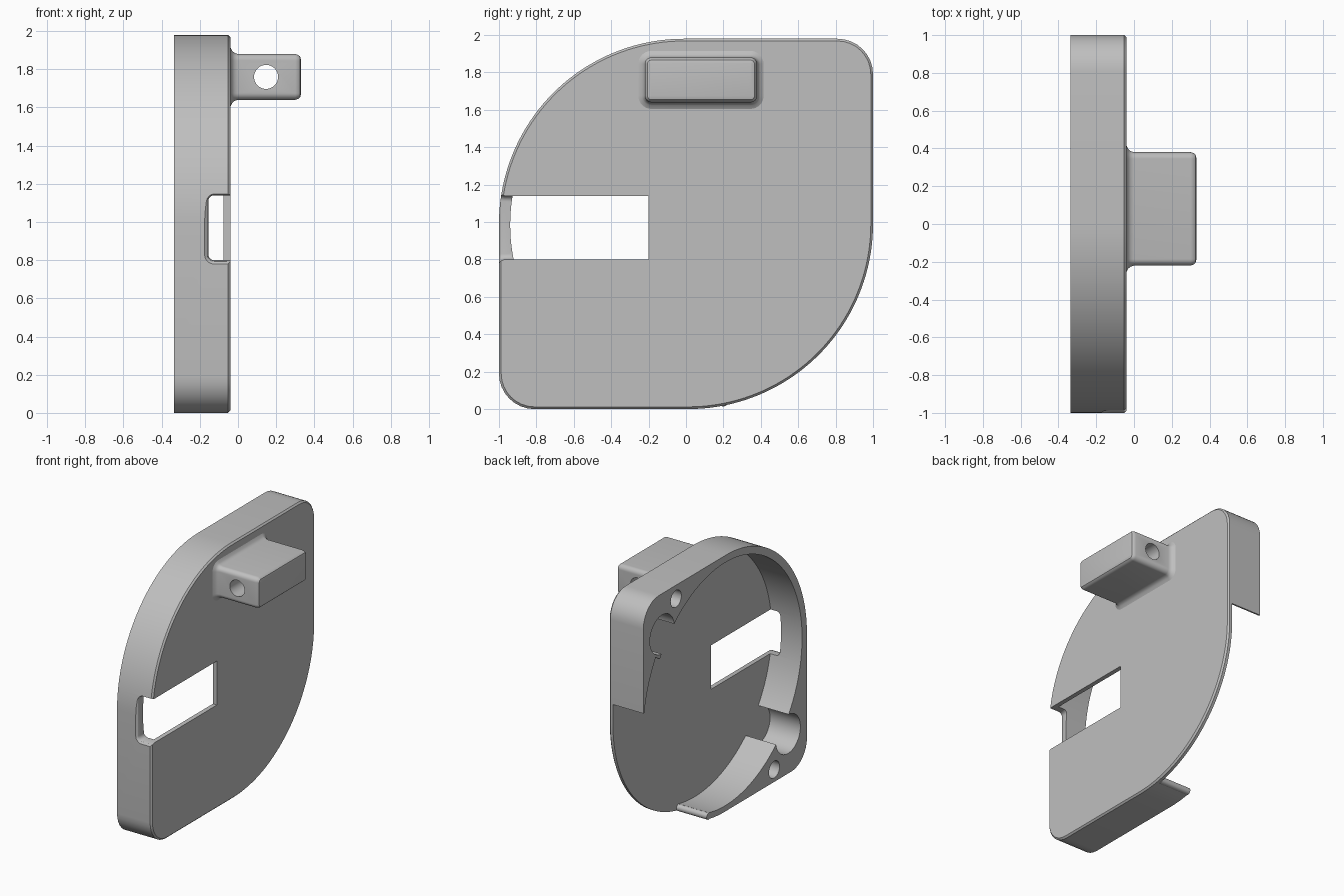
import bpy, bmesh, math

default = bpy.data.objects.get("Cube")
if default:
    bpy.data.objects.remove(default, do_unlink=True)

grey = bpy.data.materials.new("plain_grey")
grey.use_nodes = True
colour = (0.52, 0.52, 0.52, 1)
grey.diffuse_color = colour
grey.node_tree.nodes["Principled BSDF"].inputs["Base Color"].default_value = colour


def rounded(corners, grow=0.0):
    """Outline from four corner arcs (u, v, r), starting at the lower right."""
    points = []
    for i, (u, v, r) in enumerate(corners):
        steps = 40 if r > 0.5 else 8
        for k in range(steps + 1):
            a = math.radians(90 * (i - 1 + k / steps))
            points.append((u + (r + grow) * math.cos(a), v + (r + grow) * math.sin(a)))
    return points


def rectangle(u0, u1, v0, v1, r):
    return [(u1 - r, v0 + r, r), (u1 - r, v1 - r, r), (u0 + r, v1 - r, r), (u0 + r, v0 + r, r)]


def circle(u, v, r):
    return [(u, v, r)] * 4


def loft(name, sections, axis="X"):
    """Skin a list of (position, outline) sections along the X or Y axis."""
    bm = bmesh.new()
    rings = []
    for s, outline in sections:
        rings.append([bm.verts.new((s, u, v) if axis == "X" else (u, s, v)) for u, v in outline])
    for a, b in zip(rings, rings[1:]):
        for i in range(len(a)):
            j = (i + 1) % len(a)
            bm.faces.new((a[i], a[j], b[j], b[i]))
    bm.faces.new(rings[0])
    bm.faces.new(rings[-1])
    bmesh.ops.remove_doubles(bm, verts=bm.verts, dist=0.0001)
    bmesh.ops.recalc_face_normals(bm, faces=bm.faces)
    mesh = bpy.data.meshes.new(name)
    bm.to_mesh(mesh)
    bm.free()
    mesh.materials.append(grey)
    obj = bpy.data.objects.new(name, mesh)
    bpy.context.collection.objects.link(obj)
    return obj


def prism(name, outline, start, end, axis="X"):
    return loft(name, [(start, outline), (end, outline)], axis)


def activate(obj):
    bpy.ops.object.select_all(action="DESELECT")
    obj.select_set(True)
    bpy.context.view_layer.objects.active = obj


def cut(obj, cutter):
    cutter.hide_render = True
    mod = obj.modifiers.new("cut", "BOOLEAN")
    mod.operation, mod.solver, mod.object = "DIFFERENCE", "EXACT", cutter
    activate(obj)
    bpy.ops.object.modifier_apply(modifier=mod.name)
    bpy.data.objects.remove(cutter, do_unlink=True)


BACK, FLOOR, FACE = -0.335, -0.075, -0.04
MID = 0.985

# Leaf-shaped housing with a chamfered face
leaf = [(0.01, 0.99, 0.99), (0.81, 1.79, 0.19), (-0.01, 0.99, 0.99), (-0.81, 0.19, 0.19)]
housing = loft("housing", [(BACK, rounded(leaf)), (FACE - 0.012, rounded(leaf)),
                           (FACE, rounded(leaf, -0.012))])

# Round cavity and the open stretch of rim
cut(housing, prism("cavity", rounded(circle(0, MID, 0.94)), -0.5, FLOOR))
cut(housing, prism("rim_gap", [(0.2, -0.2), (1.2, -0.2), (1.2, 1.14), (0.2, 1.14)], -0.5, FLOOR))
wedge = [(0, MID)] + [(math.cos(math.radians(a)), MID + math.sin(math.radians(a)))
                      for a in range(0, 33, 2)]
cut(housing, prism("rim_taper", wedge, -0.5, FLOOR))

# Round recesses and screw holes in the two opposite corners
for side in (1, -1):
    cut(housing, prism("recess", rounded(circle(0.77 * side, MID + 0.68 * side, 0.15)), -0.5, FLOOR))
    cut(housing, prism("screw_hole", rounded(circle(0.6 * side, MID + 0.89 * side, 0.065)), -0.5, FLOOR))

# Window through the face and rim, flared at the outside
window = rectangle(-0.155, 0.2, 0.8, 1.14, 0.03)
cut(housing, loft("window", [(-1.1, rounded(window, 0.02)), (-1.0, rounded(window, 0.02)),
                             (-0.99, rounded(window, 0.007)), (-0.97, rounded(window)),
                             (-0.2, rounded(window))], "Y"))

# Rounded tip where the lower rim stops
rim_tip = prism("rim_tip", rounded(circle(0.2, 0.04, 0.026)), BACK, FLOOR - 0.001)

# Lug with a filleted foot, soft edges and a cross hole
block = rectangle(-0.22, 0.38, 1.64, 1.88, 0.035)
lug = loft("lug", [(x, rounded(block, g)) for x, g in (
    (-0.06, 0.035), (FACE, 0.035), (-0.03, 0.016), (-0.018, 0.006), (0, 0),
    (0.3, 0), (0.316, -0.005), (0.326, -0.014), (0.33, -0.03))])
cut(lug, prism("cross_hole", rounded(circle(0.147, 1.76, 0.063)), -0.5, 0.6, "Y"))

for part in (housing, rim_tip, lug):
    activate(part)
    bpy.ops.object.shade_smooth_by_angle(angle=math.radians(30))
